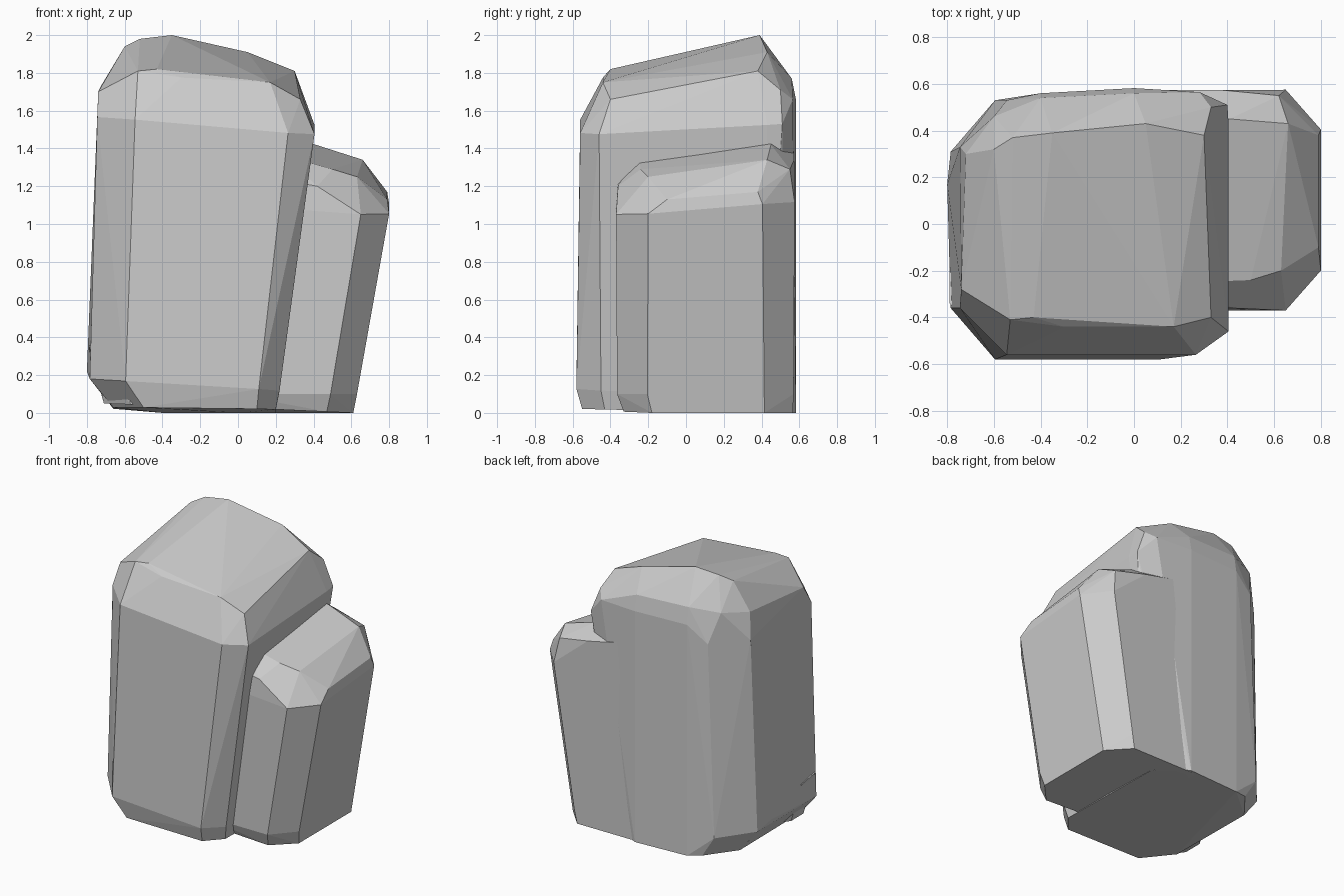
import bpy, bmesh, math


def ring(x0, x1, y0, y1, left, right, z):
    """Chamfered rectangle; left/right = (cx, cy) chamfers; z = heights at
    front-left, front-right, back-right, back-left corners."""
    (a, b), (c, d) = left, right
    pts = [(x0 + a, y0), (x1 - c, y0), (x1, y0 + d), (x1, y1 - d),
           (x1 - c, y1), (x0 + a, y1), (x0, y1 - b), (x0, y0 + b)]
    out = []
    for x, y in pts:
        u, v = (x - x0) / (x1 - x0), (y - y0) / (y1 - y0)
        front = z[0] * (1 - u) + z[1] * u
        back = z[3] * (1 - u) + z[2] * u
        out.append((x, y, front * (1 - v) + back * v))
    return out


def rock(name, rings, extra=()):
    """Faceted stone: convex hull of stacked rings and a few extra corners."""
    bm = bmesh.new()
    for p in [p for r in rings for p in r] + list(extra):
        bm.verts.new(p)
    bmesh.ops.convex_hull(bm, input=bm.verts[:])
    loose = [v for v in bm.verts if not v.link_faces]
    bmesh.ops.delete(bm, geom=loose, context='VERTS')
    bmesh.ops.dissolve_limit(bm, angle_limit=math.radians(3),
                             verts=bm.verts[:], edges=bm.edges[:])
    bmesh.ops.recalc_face_normals(bm, faces=bm.faces[:])
    me = bpy.data.meshes.new(name)
    bm.to_mesh(me)
    bm.free()
    ob = bpy.data.objects.new(name, me)
    bpy.context.collection.objects.link(ob)
    return ob


# Gently bulging back of the tall boulder, from ground to shoulder
back = [(x, y, z) for z in (0.0, 1.66) for x, y in ((-0.40, 0.56), (0.0, 0.582))]

# Tall boulder with a sloping top
rock("tall_boulder", [
    ring(-0.66, 0.20, -0.55, 0.53, (0.16, 0.20), (0.10, 0.12), (0.03, 0.02, 0, 0.02)),
    ring(-0.785, 0.22, -0.58, 0.53, (0.19, 0.22), (0.11, 0.13), (0.18, 0.12, 0.1, 0.18)),
    ring(-0.745, 0.405, -0.56, 0.53, (0.20, 0.20), (0.14, 0.10), (1.57, 1.47, 1.53, 1.55)),
], back + [
    # front shoulder edge
    (-0.53, -0.41, 1.81), (-0.43, -0.40, 1.82), (-0.30, -0.44, 1.775),
    (0.17, -0.44, 1.75), (0.33, -0.40, 1.66),
    # left shoulder
    (-0.74, -0.28, 1.70), (-0.72, 0.30, 1.74), (-0.60, 0.46, 1.76),
    # back shoulder
    (-0.40, 0.54, 1.78), (0.0, 0.56, 1.77), (0.28, 0.565, 1.66), (0.33, 0.50, 1.71),
    (0.40, 0.51, 1.53),
    # crown
    (-0.35, 0.39, 2.0), (-0.52, 0.37, 1.98), (-0.60, 0.32, 1.94),
    (0.05, 0.43, 1.91), (0.30, 0.38, 1.81), (-0.80, 0.17, 0.22),
])

# Low boulder leaning out on the right, its flush back running into the tall one
rock("low_boulder", [
    ring(-0.05, 0.61, -0.33, 0.565, (0.02, 0.02), (0.14, 0.15), (0.03, 0.0, 0, 0.0)),
    ring(-0.05, 0.63, -0.365, 0.57, (0.02, 0.02), (0.14, 0.16), (0.1, 0.1, 0.1, 0.1)),
    ring(-0.02, 0.80, -0.37, 0.575, (0.02, 0.02), (0.15, 0.17), (1.1, 1.04, 1.12, 1.1)),
], [
    (0.25, -0.36, 1.23), (0.42, -0.36, 1.20), (0.79, -0.10, 1.13), (0.79, 0.38, 1.17),
    (0.25, -0.25, 1.36), (0.50, -0.24, 1.29), (0.63, -0.20, 1.25),
    (0.25, 0.45, 1.46), (0.41, 0.45, 1.42), (0.66, 0.43, 1.34),
    (0.62, 0.55, 1.29), (0.10, 0.573, 1.40), (0.38, 0.573, 1.34),
])

# Small broken lump at the lower left front corner
rock("corner_chip", [
    ring(-0.71, -0.45, -0.50, 0.0, (0.14, 0.18), (0.03, 0.03), (0.05, 0.04, 0.04, 0.05)),
    ring(-0.79, -0.45, -0.53, 0.0, (0.19, 0.19), (0.03, 0.03), (0.39, 0.40, 0.30, 0.30)),
])
